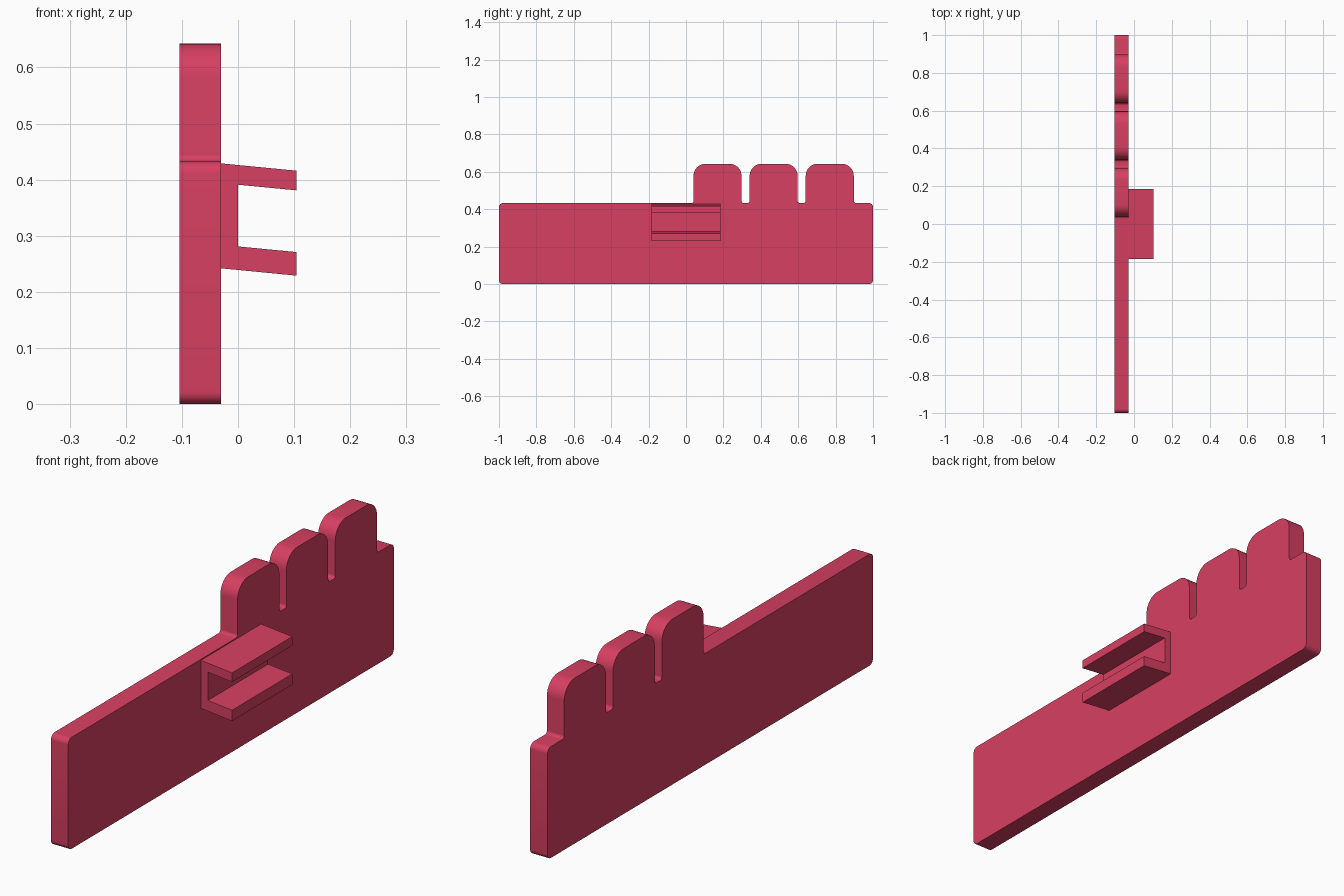
import bpy, bmesh, math
from mathutils import Vector

if "Cube" in bpy.data.objects:
    bpy.data.objects.remove(bpy.data.objects["Cube"])

mat = bpy.data.materials.new("raspberry")
mat.diffuse_color = (0.68, 0.05, 0.12, 1)
mat.use_nodes = True
mat.node_tree.nodes["Principled BSDF"].inputs["Base Color"].default_value = mat.diffuse_color


def rounded(corners, steps=8):
    """Turn (u, v, radius) corners into a filleted outline."""
    out = []
    n = len(corners)
    for i, (u, v, r) in enumerate(corners):
        p = Vector((u, v))
        if r == 0:
            out.append(p)
            continue
        a = (Vector(corners[i - 1][:2]) - p).normalized()
        b = (Vector(corners[(i + 1) % n][:2]) - p).normalized()
        half = a.angle(b) / 2
        centre = p + (a + b).normalized() * r / math.sin(half)
        start = (p + a * r / math.tan(half) - centre).normalized()
        end = (p + b * r / math.tan(half) - centre).normalized()
        for k in range(steps + 1):
            out.append(centre + start.slerp(end, k / steps) * r)
    return out


def prism(name, outline, to_3d, depth):
    """Extrude a flat outline along the depth vector."""
    bm = bmesh.new()
    face = bm.faces.new([bm.verts.new(to_3d(p)) for p in outline])
    ext = bmesh.ops.extrude_face_region(bm, geom=[face], use_keep_orig=True)
    verts = [g for g in ext["geom"] if isinstance(g, bmesh.types.BMVert)]
    bmesh.ops.translate(bm, verts=verts, vec=depth)
    bmesh.ops.recalc_face_normals(bm, faces=bm.faces)
    me = bpy.data.meshes.new(name)
    bm.to_mesh(me)
    bm.free()
    me.materials.append(mat)
    ob = bpy.data.objects.new(name, me)
    bpy.context.collection.objects.link(ob)
    bpy.ops.object.select_all(action='DESELECT')
    ob.select_set(True)
    bpy.context.view_layer.objects.active = ob
    bpy.ops.object.shade_smooth_by_angle(angle=math.radians(30))
    return ob


# Long plate with three rounded teeth along its top edge
edge, top = 0.433, 0.643
profile = [(1, 0, 0.022), (-1, 0, 0.022), (-1, edge, 0.022)]
for y0 in (0.04, 0.34, 0.64):
    y1 = y0 + 0.257
    profile += [(y0, edge, 0.012), (y0, top, 0.065),
                (y1, top, 0.065), (y1, edge, 0.012)]
profile.append((1, edge, 0.022))
prism("toothed_plate", rounded(profile),
      lambda p: (-0.104, p.x, p.y), Vector((0.074, 0, 0)))

# Channel clip with two slightly drooping arms
clip = [(-0.03, 0.429, 0), (0.104, 0.416, 0), (0.104, 0.381, 0), (0, 0.391, 0),
        (0, 0.281, 0), (0.104, 0.271, 0), (0.104, 0.229, 0), (-0.03, 0.242, 0)]
prism("channel_clip", rounded(clip),
      lambda p: (p.x, -0.185, p.y), Vector((0, 0.37, 0)))
